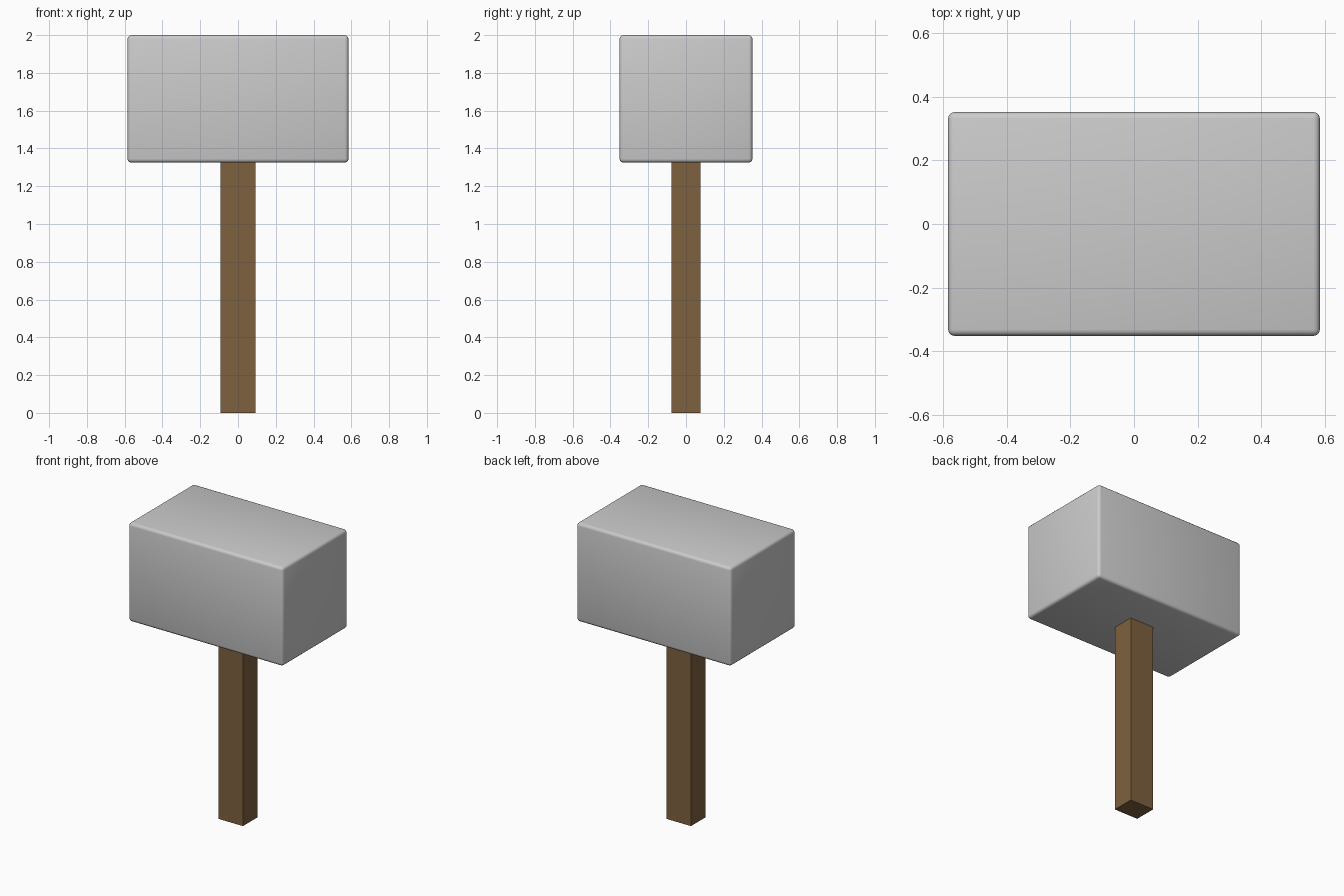
import bpy

if "Cube" in bpy.data.objects:
    bpy.data.objects.remove(bpy.data.objects["Cube"])


def box(name, size, z0, z1, color=None, bevel=0.0):
    bpy.ops.mesh.primitive_cube_add(size=1, location=(0, 0, (z0 + z1) / 2))
    ob = bpy.context.object
    ob.name = name
    ob.scale = (size[0], size[1], z1 - z0)
    bpy.ops.object.transform_apply(location=False, rotation=False, scale=True)
    if bevel:
        mod = ob.modifiers.new("rounded_edges", 'BEVEL')
        mod.width = bevel
        mod.segments = 3
        bpy.ops.object.shade_smooth()
    if color:
        mat = bpy.data.materials.new(name + "_material")
        mat.diffuse_color = color
        mat.use_nodes = True
        mat.node_tree.nodes["Principled BSDF"].inputs["Base Color"].default_value = mat.diffuse_color
        ob.data.materials.append(mat)
    return ob


# Heavy block head with softly rounded edges
box("hammer_head", (1.17, 0.704), 1.325, 2.0, bevel=0.02)

# Square wooden handle, seated just inside the head
box("handle", (0.184, 0.156), 0.0, 1.34, color=(0.21, 0.12, 0.05, 1))
